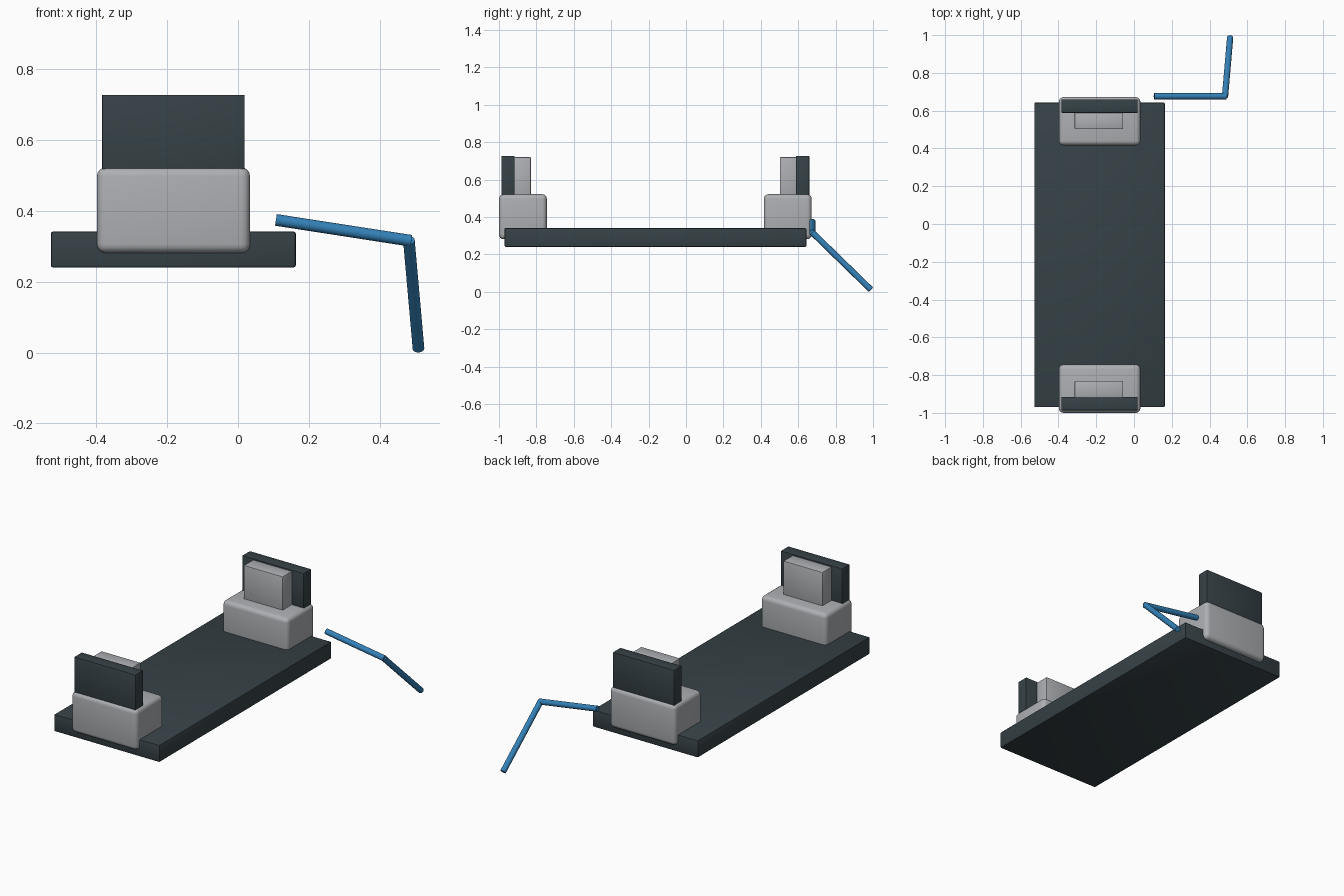
import bpy
from mathutils import Vector

if "Cube" in bpy.data.objects:
    bpy.data.objects.remove(bpy.data.objects["Cube"])


def material(name, rgb):
    m = bpy.data.materials.new(name)
    m.diffuse_color = (*rgb, 1)
    m.use_nodes = True
    m.node_tree.nodes["Principled BSDF"].inputs["Base Color"].default_value = m.diffuse_color
    return m


DARK = material("dark slate", (0.037, 0.054, 0.062))
GREY = material("light grey", (0.42, 0.43, 0.45))
BLUE = material("blue", (0.034, 0.22, 0.48))


def finish(ob, name, mat):
    ob.name = name
    ob.data.materials.append(mat)
    bpy.ops.object.shade_smooth_by_angle(angle=0.6)


def box(name, x, y, z, mat, bevel, segments=2):
    """Bevelled box from min/max ranges on each axis."""
    ranges = [sorted(r) for r in (x, y, z)]
    bpy.ops.mesh.primitive_cube_add(size=1, location=[(a + b) / 2 for a, b in ranges])
    ob = bpy.context.object
    ob.scale = [b - a for a, b in ranges]
    bpy.ops.object.transform_apply(location=False, rotation=False, scale=True)
    mod = ob.modifiers.new("bevel", "BEVEL")
    mod.width, mod.segments = bevel, segments
    bpy.ops.object.modifier_apply(modifier="bevel")
    finish(ob, name, mat)


def rod(name, a, b, r, mat):
    """Cylinder between two points."""
    a, b = Vector(a), Vector(b)
    d = b - a
    bpy.ops.mesh.primitive_cylinder_add(
        vertices=24, radius=r, depth=d.length, location=(a + b) / 2,
        rotation=d.to_track_quat("Z", "Y").to_euler())
    finish(bpy.context.object, name, mat)


# Base plank
box("base_plank", (-0.528, 0.163), (-0.97, 0.643), (0.24, 0.341), DARK, 0.006)

# Two end stands, mirrored about the middle of the plank
MID = -0.164
for label, s in (("front", -1), ("back", 1)):
    def span(near, far):
        return (MID + s * near, MID + s * far)
    box(label + "_block", (-0.398, 0.034), span(0.58, 0.836), (0.281, 0.522), GREY, 0.025, 4)
    box(label + "_outer_plate", (-0.384, 0.019), span(0.752, 0.823), (0.48, 0.727), DARK, 0.004)
    box(label + "_inner_pad", (-0.314, -0.058), span(0.666, 0.754), (0.48, 0.72), GREY, 0.004)

# Bent rod
ELBOW = (0.482, 0.676, 0.316)
rod("upper_rod", (0.107, 0.676, 0.374), (0.489, 0.676, 0.315), 0.0165, BLUE)
rod("lower_rod", ELBOW, (0.509, 0.988, 0.012), 0.0165, BLUE)
